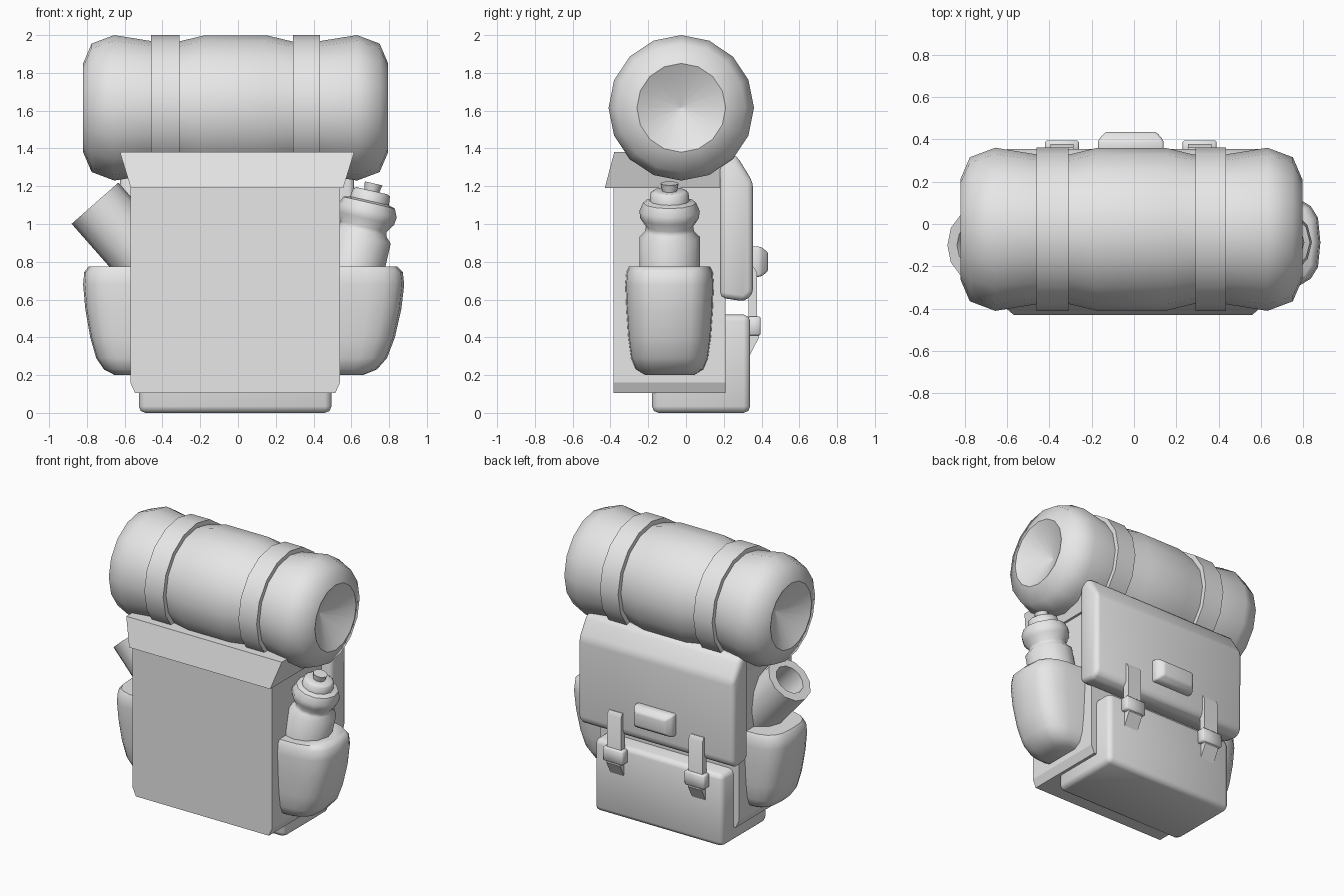
import bpy
import bmesh
import math
from mathutils import Matrix, Vector

if "Cube" in bpy.data.objects:
    bpy.data.objects.remove(bpy.data.objects["Cube"], do_unlink=True)

grey = bpy.data.materials.new("light_grey")
grey.use_nodes = True
grey.diffuse_color = (0.8, 0.8, 0.8, 1)
grey.node_tree.nodes["Principled BSDF"].inputs["Base Color"].default_value = (0.8, 0.8, 0.8, 1)
MID = -0.015  # centre line of the pack in x


def finish(name, bm, bevel=0, segments=2, smooth=50):
    bmesh.ops.recalc_face_normals(bm, faces=bm.faces)
    mesh = bpy.data.meshes.new(name)
    bm.to_mesh(mesh)
    bm.free()
    ob = bpy.data.objects.new(name, mesh)
    bpy.context.collection.objects.link(ob)
    mesh.materials.append(grey)
    bpy.ops.object.select_all(action="DESELECT")
    ob.select_set(True)
    bpy.context.view_layer.objects.active = ob
    if bevel:
        mod = ob.modifiers.new("rounding", "BEVEL")
        mod.width = bevel
        mod.segments = segments
        mod.limit_method = "ANGLE"
        bpy.ops.object.modifier_apply(modifier=mod.name)
    bpy.ops.object.shade_smooth_by_angle(angle=math.radians(smooth))
    return ob


def skin(name, rings, close=False, **kw):
    """Join equal rings of points; cap the ends, or close the loop of rings."""
    bm = bmesh.new()
    loops = [[bm.verts.new(p) for p in ring] for ring in rings]
    n = len(loops[0])
    pairs = list(zip(loops, loops[1:]))
    if close:
        pairs.append((loops[-1], loops[0]))
    for a, b in pairs:
        for i in range(n):
            j = (i + 1) % n
            bm.faces.new((a[i], a[j], b[j], b[i]))
    if not close:
        bm.faces.new(loops[0])
        bm.faces.new(loops[-1])
    return finish(name, bm, **kw)


def lathe(name, profile, origin, axis, sides=16, **kw):
    """Turn (radius, distance along axis) points around an axis."""
    turn = Matrix.Translation(origin) @ Vector(axis).to_track_quat("Z", "Y").to_matrix().to_4x4()
    angles = [math.tau * i / sides for i in range(sides)]
    rings = [[turn @ Vector((r * math.cos(a), r * math.sin(a), h)) for a in angles]
             for r, h in profile]
    return skin(name, rings, **kw)


def prism(name, outline, x0, x1, **kw):
    """Extrude a (y, z) outline across x."""
    return skin(name, [[(x, y, z) for y, z in outline] for x in (x0, x1)], **kw)


def box(name, x0, x1, y0, y1, z0, z1, **kw):
    return prism(name, [(y0, z0), (y1, z0), (y1, z1), (y0, z1)], x0, x1, **kw)


def rect(x, y0, y1, z):
    return [(MID - x, y0, z), (MID + x, y0, z), (MID + x, y1, z), (MID - x, y1, z)]


# Main bag with clipped lower corners
skin("main_bag", [rect(0.53, -0.385, 0.21, 0.105), rect(0.555, -0.385, 0.21, 0.16),
                  rect(0.555, -0.385, 0.21, 1.22)], smooth=20)

# Lid: flared skirt in front, thick rounded flap behind
MID += 0.01
skin("lid_skirt", [rect(0.562, -0.43, 0.2, 1.19), rect(0.62, -0.38, 0.2, 1.38)], smooth=20)
prism("back_flap", [(0.18, 0.61), (0.31, 0.59), (0.355, 0.63), (0.355, 1.22),
                    (0.27, 1.36), (0.18, 1.38)],
      MID - 0.62, MID + 0.62, bevel=0.035)
MID -= 0.01

# Lower pocket, running under the bag
box("lower_pocket", MID - 0.51, MID + 0.51, -0.18, 0.34, 0, 0.52, bevel=0.035)

# Padded patch on the flap
patch = [[(MID + sx * w, y, 0.8 + sz * h) for sx, sz in ((-1, -1), (1, -1), (1, 1), (-1, 1))]
         for y, w, h in ((0.33, 0.155, 0.08), (0.395, 0.155, 0.08), (0.435, 0.12, 0.05))]
skin("flap_patch", patch, bevel=0.012)

# Buckled straps
for side, x in (("right", -0.34), ("left", 0.31)):
    prism(side + "_strap", [(0.33, 0.77), (0.36, 0.77), (0.377, 0.74), (0.377, 0.45),
                            (0.387, 0.4), (0.34, 0.31), (0.33, 0.31)],
          x - 0.055, x + 0.055, smooth=30)
    box(side + "_buckle", x - 0.08, x + 0.08, 0.33, 0.395, 0.41, 0.51, bevel=0.008, segments=1)

# Bedroll with dished ends, pinched by two bands
ROLL = (0, -0.025, 1.615)
half = [(0.235, 0), (0.34, 0.045), (0.385, 0.165), (0.352, 0.37), (0.352, 0.51), (0.383, 0.64)]
roll = [(0.005, -0.695)] + [(r, h - 0.82) for r, h in half]
roll += [(r, 0.795 - h) for r, h in reversed(half)] + [(0.005, 0.67)]
lathe("bedroll", roll, ROLL, (1, 0, 0))
for side, x0, x1 in (("right", -0.46, -0.31), ("left", 0.29, 0.435)):
    lathe(side + "_roll_band", [(0.385, x0), (0.385, x1), (0.34, x1), (0.34, x0)],
          ROLL, (1, 0, 0), close=True)

# Bulging side pockets: (height, depth outwards, half width)
levels = [(0.2, 0.42, 0.13), (0.23, 0.62, 0.18), (0.29, 0.76, 0.205), (0.4, 0.87, 0.22),
          (0.55, 0.96, 0.23), (0.68, 1, 0.235), (0.745, 0.98, 0.23), (0.775, 0.9, 0.215)]


def soft(v):
    return math.copysign(abs(v) ** 0.6, v)


for side, sign, wall, reach in (("left", 1, 0.5, 0.38), ("right", -1, -0.53, 0.29)):
    rings = []
    for z, out, wide in levels:
        arc = [math.pi * (i / 10 - 0.5) for i in range(11)]
        rings.append([(wall + sign * reach * out * soft(math.cos(a)),
                       -0.087 + wide * soft(math.sin(a)), z) for a in arc])
    skin(side + "_side_pocket", rings)

# Bottle leaning out of the left pocket
tilt = math.radians(13)
lean = Vector((math.sin(tilt), 0, math.cos(tilt)))
lathe("bottle", [(0.15, -0.7), (0.16, -0.66), (0.16, -0.29), (0.13, -0.26), (0.125, -0.235),
                 (0.155, -0.19), (0.16, -0.15), (0.14, -0.105), (0.105, -0.095),
                 (0.1, -0.05), (0.085, -0.04), (0.04, -0.04), (0.048, 0)],
      (0.718, -0.087, 1.215), lean, sides=12)

# Open rolled tube leaning out of the right pocket
lathe("rolled_tube", [(0.165, 0), (0.165, -0.6), (0.105, -0.6), (0.105, 0)],
      (-0.757, -0.1, 1.11), (-0.66, 0, 0.75), sides=12, close=True)
